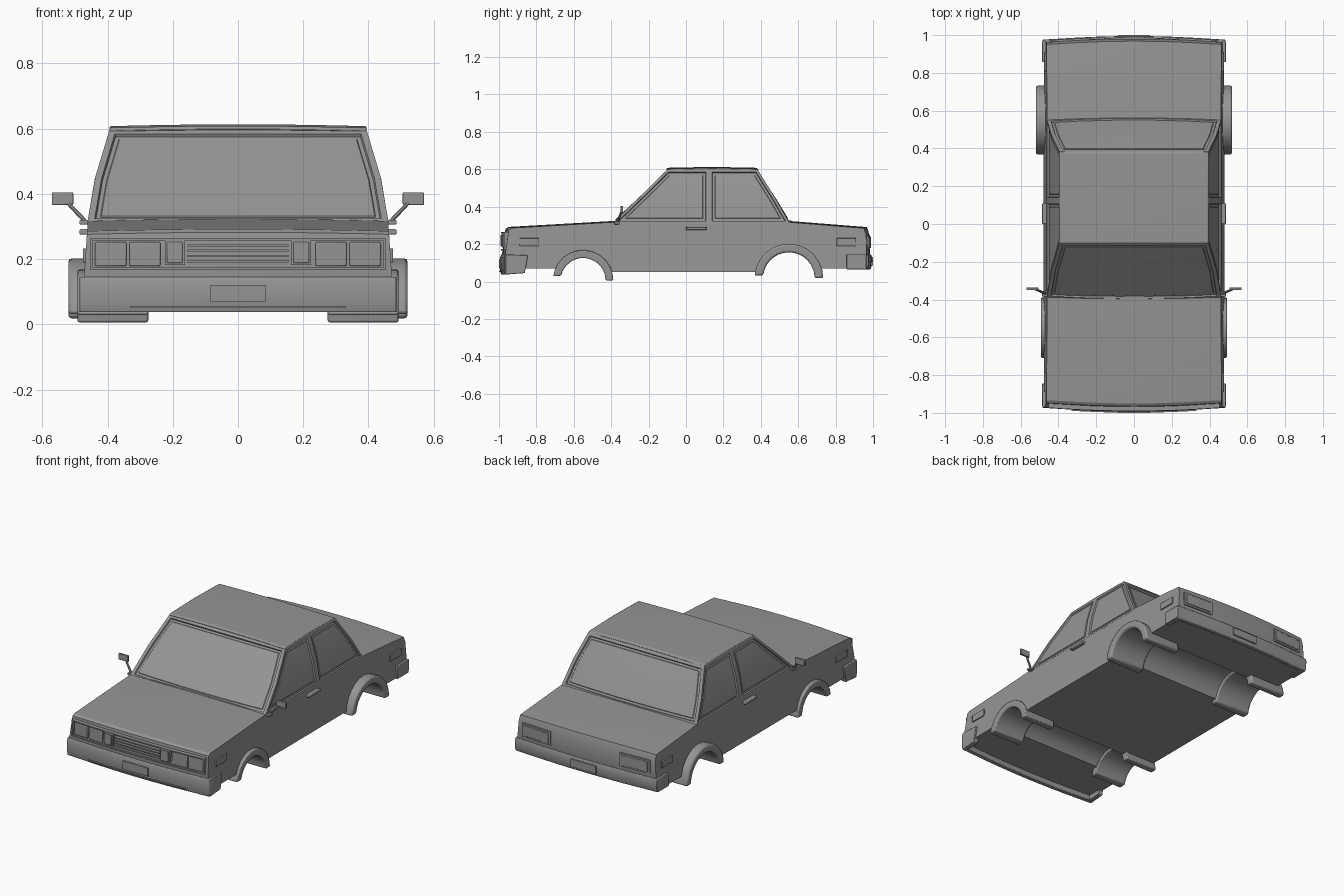
import bpy, bmesh, math
from mathutils import Vector

if "Cube" in bpy.data.objects:
    bpy.data.objects.remove(bpy.data.objects["Cube"])

W = 0.47  # nominal half width
grey = bpy.data.materials.new("dark_grey")
grey.diffuse_color = (0.3, 0.3, 0.3, 1)
grey.use_nodes = True
grey.node_tree.nodes["Principled BSDF"].inputs["Base Color"].default_value = grey.diffuse_color


def finish(name, bm, bevel=0.0):
    bmesh.ops.recalc_face_normals(bm, faces=bm.faces[:])
    me = bpy.data.meshes.new(name)
    bm.to_mesh(me)
    bm.free()
    me.materials.append(grey)
    ob = bpy.data.objects.new(name, me)
    bpy.context.collection.objects.link(ob)
    if bevel:
        m = ob.modifiers.new("bevel", 'BEVEL')
        m.width = bevel
        m.segments = 2
        m.limit_method = 'ANGLE'
        m.angle_limit = math.radians(40)
    return ob


def loft(name, prof, x0, x1, n=1, bow=0.0, crown=0.0, taper=0.0, bevel=0.0):
    """Sweep a closed (y, z) profile across x, bowing the car ends outward."""
    bm = bmesh.new()
    rings = []
    for i in range(n + 1):
        x = x0 + (x1 - x0) * i / n
        k = 1 - (x / W) ** 2
        ring = []
        for y, z in prof:
            yy = y + (math.copysign(bow * k, y) if abs(y) > 0.8 else 0)
            zz = z + (crown * k if z > 0.27 else 0)
            ring.append(bm.verts.new((x * (1 - taper * z), yy, zz)))
        rings.append(ring)
    m = len(prof)
    for a, b in zip(rings, rings[1:]):
        for j in range(m):
            bm.faces.new((a[j], a[(j + 1) % m], b[(j + 1) % m], b[j]))
    bm.faces.new(rings[0])
    bm.faces.new(rings[-1][::-1])
    return finish(name, bm, bevel)


def rect(y0, y1, z0, z1):
    return [(y0, z0), (y1, z0), (y1, z1), (y0, z1)]


def arc(cy, cz, r, a0, a1, n):
    return [(cy + r * math.cos(math.radians(a0 + (a1 - a0) * i / n)),
             cz + r * math.sin(math.radians(a0 + (a1 - a0) * i / n))) for i in range(n + 1)]


# Lower body: side profile with wheel channels, swept across the width
body = ([(-0.945, 0.07)] + arc(-0.55, 0.01, 0.13, 152, 18, 10) + arc(0.55, 0.02, 0.147, 168, 20, 10)
        + [(0.945, 0.07), (0.965, 0.15), (0.962, 0.25), (0.95, 0.285),
           (0.56, 0.317), (-0.40, 0.317), (-0.932, 0.286), (-0.947, 0.276), (-0.965, 0.15)])
loft("lower_body", body, -0.482, 0.482, 10, bow=0.018, crown=0.006, taper=0.14)

# Wheel arch flares with inner liners
for s, side in ((-1, "left"), (1, "right")):
    front = arc(-0.55, 0.006, 0.162, 0, 172, 12) + arc(-0.55, 0.006, 0.12, 168, 0, 12)
    rear = arc(0.55, 0.018, 0.184, 0, 176, 12) + arc(0.55, 0.018, 0.138, 174, 0, 12)
    loft("front_arch_" + side, front, s * 0.275, s * 0.492, bevel=0.006)
    loft("rear_arch_" + side, rear, s * 0.275, s * 0.52, bevel=0.01)

# Cabin: stacked rings, with the glass areas inset
bm = bmesh.new()
levels = [(0.31, -0.395, 0.555, 0.462, 0.015), (0.45, -0.25, 0.475, 0.438, 0.01),
          (0.597, -0.1, 0.383, 0.394, 0.0)]
fr = [-1, -0.6, -0.2, 0.2, 0.6, 1]
rings = []
for z, yf, yr, w, bow in levels:
    pts = [(f * w, yf - bow * (1 - f * f)) for f in fr]
    pts += [(w, 0.119), (w, 0.127)]
    pts += [(-f * w, yr + bow * (1 - f * f)) for f in fr]
    pts += [(-w, 0.127), (-w, 0.119)]
    rings.append([bm.verts.new((x, y, z)) for x, y in pts])
m = len(rings[0])
cols = [[] for _ in range(m)]
for a, b in zip(rings, rings[1:]):
    for j in range(m):
        cols[j].append(bm.faces.new((a[j], a[(j + 1) % m], b[(j + 1) % m], b[j])))
bm.faces.new(rings[-1])
bm.faces.new(rings[0][::-1])
bmesh.ops.recalc_face_normals(bm, faces=bm.faces[:])
for group, t in ((range(0, 5), 0.02), ([5], 0.013), ([7], 0.013),
                 (range(8, 13), 0.02), ([13], 0.013), ([15], 0.013)):
    glass = [f for j in group for f in cols[j]]
    bmesh.ops.inset_region(bm, faces=glass, thickness=t, use_even_offset=True)
    bmesh.ops.inset_region(bm, faces=glass, thickness=0.003, depth=-0.009, use_even_offset=True)
    bmesh.ops.inset_region(bm, faces=glass, thickness=0.012, use_even_offset=True)
    bmesh.ops.inset_region(bm, faces=glass, thickness=0.003, depth=0.003, use_even_offset=True)
finish("cabin", bm)

# Crowned roof skin
loft("roof", [(-0.107, 0.588), (-0.1, 0.6), (0.14, 0.605), (0.378, 0.6), (0.387, 0.588)],
     -0.394, 0.394, 8, crown=0.008, bevel=0.004)

# Bumpers: bowed bar plus wrap-around ends
loft("front_bumper", [(-0.94, 0.145), (-0.966, 0.145), (-0.972, 0.128), (-0.972, 0.06),
                      (-0.966, 0.037), (-0.94, 0.037)], -0.484, 0.484, 10, bow=0.022, bevel=0.003)
loft("front_bumper_lip", rect(-0.979, -0.96, 0.05, 0.056), -0.33, 0.33, 8, bow=0.02)
loft("rear_bumper", [(0.94, 0.145), (0.97, 0.145), (0.975, 0.128), (0.973, 0.085),
                     (0.966, 0.065), (0.94, 0.065)], -0.484, 0.484, 10, bow=0.02, bevel=0.003)
for s, side in ((-1, "left"), (1, "right")):
    loft("front_bumper_end_" + side, [(-0.965, 0.037), (-0.862, 0.045), (-0.845, 0.14), (-0.965, 0.145)],
         s * 0.455, s * 0.486, bevel=0.003)
    loft("rear_bumper_end_" + side, rect(0.858, 0.965, 0.065, 0.145), s * 0.455, s * 0.486, bevel=0.003)
loft("front_plate", rect(-0.979, -0.96, 0.07, 0.12), -0.085, 0.085, 2, bow=0.022)
loft("rear_plate", rect(0.96, 0.981, 0.085, 0.132), -0.085, 0.085, 2, bow=0.02)

# Front surround and grille slats
for z0, z1, nm in ((0.166, 0.174, "lower"), (0.257, 0.264, "upper")):
    loft("nose_trim_" + nm, rect(-0.972, -0.93, z0, z1), -0.452, 0.452, 10, bow=0.018)
for i in range(4):
    z = 0.19 + i * 0.016
    loft("grille_slat_%d" % i, rect(-0.972, -0.94, z, z + 0.007), -0.155, 0.155, 4, bow=0.018)

for s, side in ((-1, "left"), (1, "right")):
    # Lamps at the front
    loft("nose_trim_end_" + side, rect(-0.972, -0.93, 0.166, 0.264), s * 0.444, s * 0.452, bow=0.018)
    for nm, a, b in (("inner", 0.238, 0.333), ("outer", 0.342, 0.438)):
        loft("headlight_%s_%s" % (nm, side), rect(-0.967, -0.93, 0.178, 0.252), s * a, s * b,
             bow=0.018, bevel=0.004)
    loft("turn_lamp_" + side, rect(-0.975, -0.93, 0.188, 0.252), s * 0.17, s * 0.218, bow=0.018, bevel=0.003)
    loft("lamp_trim_" + side, rect(-0.969, -0.93, 0.182, 0.258), s * 0.162, s * 0.224, bow=0.018)
    # Tail lights
    loft("tail_light_frame_" + side, rect(0.93, 0.971, 0.168, 0.25), s * 0.235, s * 0.435, 3, bow=0.018)
    loft("tail_light_" + side, rect(0.93, 0.976, 0.178, 0.24), s * 0.247, s * 0.423, 3, bow=0.018, bevel=0.003)
    # Side markers and door handle
    loft("front_marker_" + side, rect(-0.89, -0.785, 0.19, 0.232), s * 0.45, s * 0.476, bevel=0.002)
    loft("rear_marker_" + side, rect(0.805, 0.91, 0.19, 0.232), s * 0.45, s * 0.476, bevel=0.002)
    loft("door_handle_" + side, rect(0.0, 0.11, 0.275, 0.292), s * 0.45, s * 0.486, bevel=0.004)
    # Door mirror
    loft("mirror_" + side, rect(-0.35, -0.336, 0.366, 0.404), s * 0.505, s * 0.57, bevel=0.003)
    loft("mirror_foot_" + side, rect(-0.385, -0.355, 0.306, 0.32), s * 0.445, s * 0.486, bevel=0.003)
    a, b = Vector((s * 0.465, -0.37, 0.312)), Vector((s * 0.522, -0.345, 0.372))
    bm = bmesh.new()
    bmesh.ops.create_cone(bm, cap_ends=True, segments=8, radius1=0.007, radius2=0.006, depth=(b - a).length)
    rot = (b - a).to_track_quat('Z', 'Y').to_matrix()
    bmesh.ops.rotate(bm, verts=bm.verts[:], matrix=rot)
    bmesh.ops.translate(bm, verts=bm.verts[:], vec=(a + b) / 2)
    finish("mirror_arm_" + side, bm)

# Keep panel edges sharp, curves smooth
for ob in bpy.context.scene.objects:
    ob.select_set(True)
    bpy.context.view_layer.objects.active = ob
bpy.ops.object.shade_smooth_by_angle(angle=math.radians(25))
